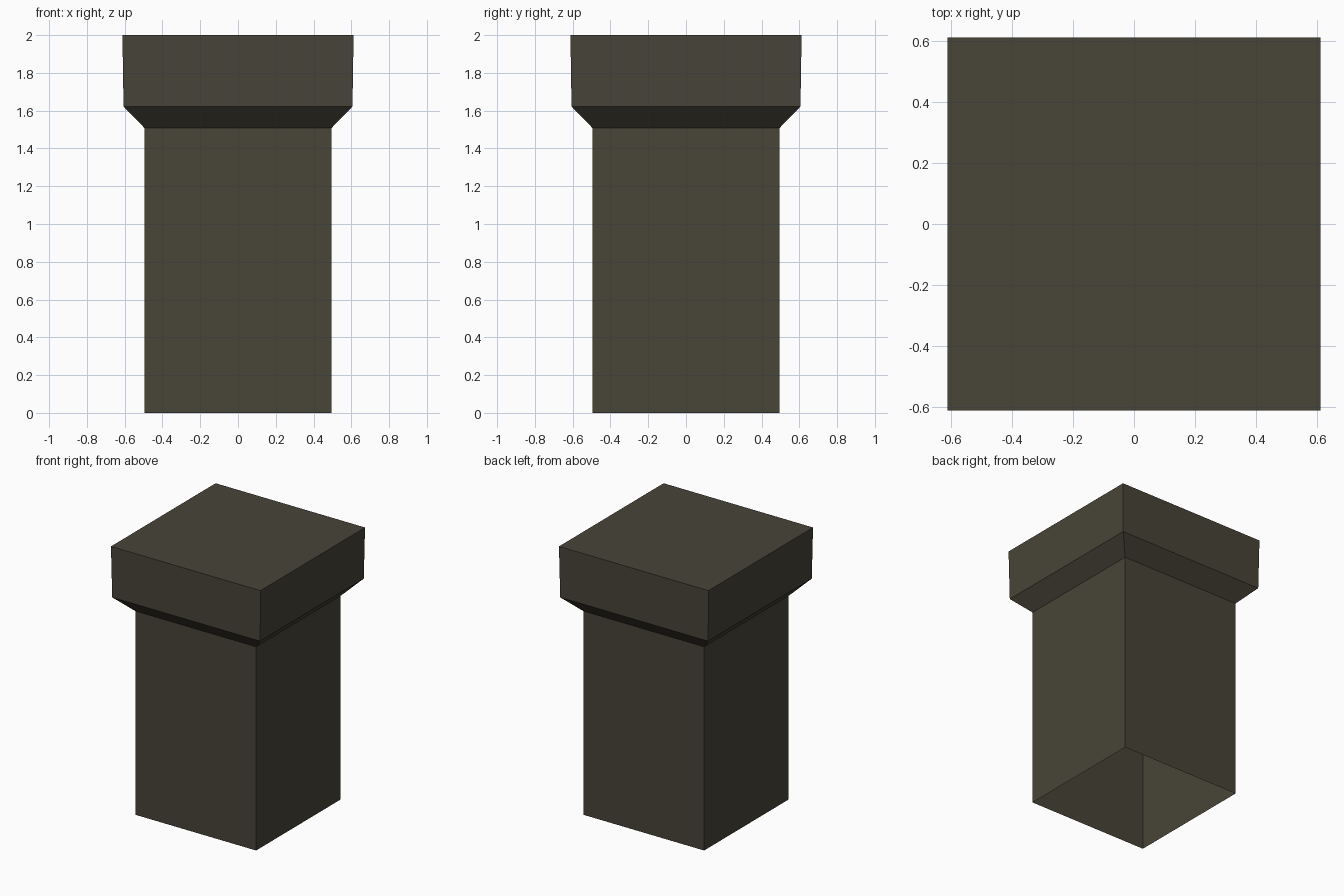
import bpy, bmesh

if "Cube" in bpy.data.objects:
    bpy.data.objects.remove(bpy.data.objects["Cube"])

stone = bpy.data.materials.new("dark olive stone")
stone.diffuse_color = (0.065, 0.058, 0.040, 1)
stone.use_nodes = True
stone.node_tree.nodes["Principled BSDF"].inputs["Base Color"].default_value = stone.diffuse_color

# (half width, height) of each square section, bottom to top
PROFILE = [(0.495, 0.0), (0.495, 1.508), (0.606, 1.622), (0.612, 2.0)]

# Hollow pillar with flared cap: open underneath, closed on top
bm = bmesh.new()
rings = [[bm.verts.new((sx * h, sy * h, z))
          for sx, sy in ((-1, -1), (1, -1), (1, 1), (-1, 1))]
         for h, z in PROFILE]
for low, high in zip(rings, rings[1:]):
    for i in range(4):
        j = (i + 1) % 4
        bm.faces.new((low[i], low[j], high[j], high[i]))
bm.faces.new(rings[-1])

mesh = bpy.data.meshes.new("pillar")
bm.to_mesh(mesh)
bm.free()
mesh.materials.append(stone)
pillar = bpy.data.objects.new("pillar", mesh)
bpy.context.collection.objects.link(pillar)
